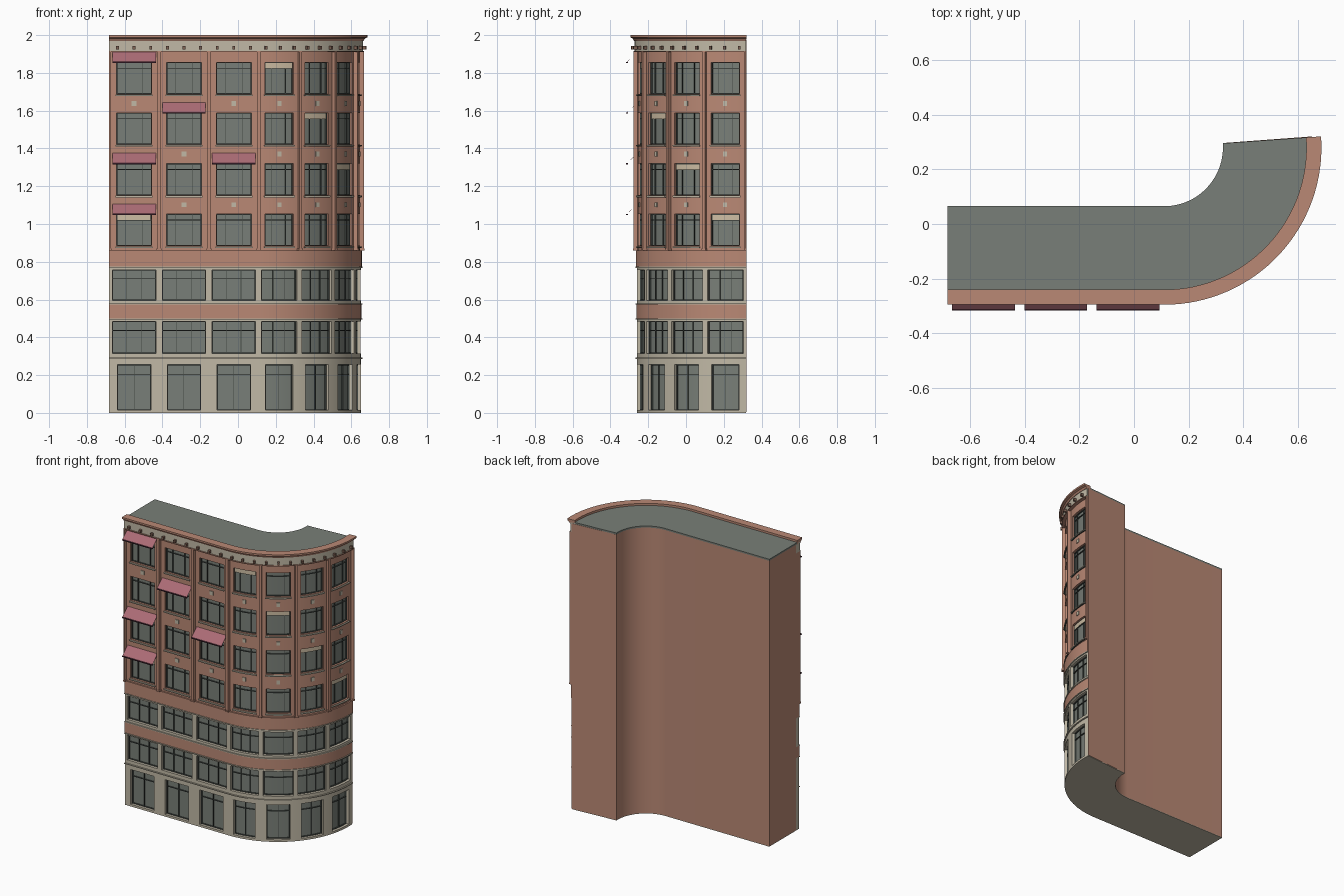
import bpy, bmesh, math

cube = bpy.data.objects.get("Cube")
if cube:
    bpy.data.objects.remove(cube, do_unlink=True)

# Plan: three straight bays, then four bays around a curved corner
CX, CY, LEFT, STRAIGHT, BAYS = 0.11, 0.28, -0.682, 3, 7
BAY_ANGLE = math.radians(23.5)
BAY_WIDTH = (CX - LEFT) / STRAIGHT
STEPS = 8
CORE, GLASS, WALL = 0.508, 0.514, 0.54


def material(name, rgb):
    lin = [((c / 255 + 0.055) / 1.055) ** 2.4 for c in rgb] + [1]
    m = bpy.data.materials.new(name)
    m.use_nodes = True
    m.diffuse_color = lin
    bsdf = m.node_tree.nodes["Principled BSDF"]
    bsdf.inputs["Base Color"].default_value = lin
    bsdf.inputs["Roughness"].default_value = 0.8
    return m


BRICK = material("terracotta", (186, 137, 117))
CREAM = material("cream stone", (193, 185, 166))
GREY = material("grey green glass and roof", (121, 127, 120))
DARK = material("dark frame", (68, 74, 70))
PINK = material("rose awning", (172, 108, 118))
MAROON = material("dark maroon", (66, 36, 50))
BROWN = material("brown bracket", (128, 98, 84))
BLIND = material("pale blind", (206, 190, 164))


def place(u, r, z):
    """Bay coordinate, distance from the corner centre and height to a point."""
    if u <= STRAIGHT:
        return LEFT + u * BAY_WIDTH, CY - r, z
    a = (u - STRAIGHT) * BAY_ANGLE
    return CX + r * math.sin(a), CY - r * math.cos(a), z


class Part:
    """One mesh object collected from pieces swept along the facade."""

    def __init__(self, name, mat):
        self.name, self.mat, self.bm = name, mat, bmesh.new()

    def sweep(self, u0, u1, profile):
        cuts = [STRAIGHT + k / STEPS for k in range(STEPS * (BAYS - STRAIGHT))]
        us = [u0] + [c for c in cuts if u0 + 1e-4 < c < u1 - 1e-4] + [u1]
        rings = [[self.bm.verts.new(place(u, r, z)) for r, z in profile] for u in us]
        n = len(profile)
        for a, b in zip(rings, rings[1:]):
            for i in range(n):
                j = (i + 1) % n
                self.bm.faces.new((a[i], a[j], b[j], b[i]))
        self.bm.faces.new(rings[0])
        self.bm.faces.new(rings[-1][::-1])

    def box(self, u0, u1, r0, r1, z0, z1):
        self.sweep(u0, u1, [(r0, z0), (r1, z0), (r1, z1), (r0, z1)])

    def finish(self):
        bmesh.ops.recalc_face_normals(self.bm, faces=self.bm.faces)
        me = bpy.data.meshes.new(self.name)
        self.bm.to_mesh(me)
        self.bm.free()
        me.materials.append(self.mat)
        ob = bpy.data.objects.new(self.name, me)
        bpy.context.collection.objects.link(ob)
        return ob


parts = {}


def part(name, mat):
    return parts.setdefault(name, Part(name, mat))


# Solid body, base plate, roof and the plain brick end beside the last bay
part("body", BRICK).box(0, BAYS, 0.215, CORE, 0.004, 1.975)
part("base_plate", CREAM).box(0, BAYS, 0.215, CORE, 0, 0.004)
part("roof", GREY).box(0, BAYS, 0.215, 0.522, 1.975, 1.986)
part("end_wall", BRICK).box(BAYS, BAYS + 0.01, 0.215, 0.541, 0.004, 1.975)


def window(u, half, z0, z1, mullions, transom):
    """Glass with a slim frame, mullions and a transom."""
    part("window_glass", GREY).box(u - half, u + half, CORE, GLASS, z0, z1)
    frame = part("window_frames", DARK)
    w, t = 0.016, 0.004
    for c in (u - half + w / 2, u + half - w / 2):
        frame.box(c - w / 2, c + w / 2, GLASS - 0.002, 0.524, z0, z1)
    for m in mullions:
        c = u + half * m
        frame.box(c - w / 3, c + w / 3, GLASS - 0.002, 0.521, z0, z1)
    for z in (z0, z1 - t, z0 + (z1 - z0) * transom):
        frame.box(u - half, u + half, GLASS - 0.002, 0.522, z, z + t)


def storey(name, mat, z0, z1, w0, w1, half, mullions, transom, r=WALL):
    """Wall strips and piers around one row of windows."""
    wall = part(name, mat)
    wall.box(0, BAYS, CORE, r, z0, w0)
    wall.box(0, BAYS, CORE, r, w1, z1)
    for b in range(BAYS + 1):
        wall.box(max(0, b - 0.5 + half), min(BAYS, b + 0.5 - half), CORE, r, w0, w1)
    for b in range(BAYS):
        window(b + 0.5, half, w0, w1, mullions, transom)


# Stone lower storeys
THIRDS = (-0.33, 0.33)
storey("ground_floor_wall", CREAM, 0, 0.285, 0.015, 0.255, 0.335, (0,), 0.78)
storey("first_floor_wall", CREAM, 0.285, 0.5, 0.315, 0.485, 0.435, THIRDS, 0.7)
storey("second_floor_wall", CREAM, 0.575, 0.775, 0.595, 0.757, 0.435, THIRDS, 0.7)

# Terracotta bands and thin stone ledges
bands = part("terracotta_bands", BRICK)
bands.box(0, BAYS, CORE, 0.543, 0.5, 0.575)
bands.box(0, BAYS, CORE, 0.546, 0.775, 0.86)
ledges = part("stone_ledges", CREAM)
for z in (0.286, 0.494, 0.573, 0.768):
    ledges.box(0, BAYS, 0.53, 0.548, z, z + 0.006)

# Upper storeys with sills and plaques; awnings are listed as (bay, floor)
AWNINGS = ((0, 0), (0, 1), (2, 1), (1, 2), (0, 3))
FIRST, PITCH, WIN_H = 0.885, 0.268, 0.167
for f in range(4):
    z = FIRST + f * PITCH
    low = 0.86 if f == 0 else z - 0.055
    high = 1.915 if f == 3 else z + PITCH - 0.055
    storey("upper_wall", BRICK, low, high, z, z + WIN_H, 0.35, (-0.5, 0.5), 0.8, 0.536)
    for b in range(BAYS):
        c = b + 0.5
        part("window_sills", CREAM).box(c - 0.37, c + 0.37, 0.53, 0.546, z - 0.009, z - 0.003)
        part("sill_undersides", DARK).box(c - 0.37, c + 0.37, 0.53, 0.543, z - 0.012, z - 0.009)
        if f < 3 and (b, f) not in AWNINGS:
            m = z + WIN_H + 0.05
            part("plaques", CREAM).box(c - 0.048, c + 0.048, 0.534, 0.541, m - 0.013, m + 0.013)

# Pilasters between the bays, with a small foot
pilasters = part("pilasters", BRICK)
for b in range(BAYS + 1):
    for half, r, top in ((0.035, 0.558, 1.915), (0.05, 0.561, 0.87)):
        pilasters.box(max(0, b - half), min(BAYS, b + half), 0.53, r, 0.86, top)

# Frieze, brackets and cornice
part("frieze", CREAM).box(0, BAYS, CORE, 0.552, 1.915, 1.98)
part("frieze_moulding", BRICK).box(0, BAYS, 0.53, 0.558, 1.911, 1.917)
for i in range(BAYS * 3):
    c = (i + 0.5) / 3
    part("frieze_brackets", BROWN).box(c - 0.028, c + 0.028, 0.55, 0.57, 1.925, 1.943)
part("cornice", BRICK).sweep(0, BAYS, [
    (0.52, 1.97), (0.555, 1.97), (0.562, 1.982), (0.575, 1.988), (0.575, 2.0), (0.52, 2.0)])

# Blinds drawn part way down: (bay, floor)
for b, f in ((0, 0), (3, 3), (4, 2), (5, 1), (6, 0)):
    top = FIRST + f * PITCH + WIN_H - 0.004
    part("blinds", BLIND).box(b + 0.17, b + 0.83, GLASS, 0.523, top - 0.028, top)

# Thin sloping awnings with a front bar
for b, f in AWNINGS:
    z = FIRST + f * PITCH + WIN_H - 0.002
    u0, u1 = b + 0.065, b + 0.935
    part("awnings", PINK).sweep(u0, u1, [
        (0.536, z + 0.056), (0.536, z + 0.057), (0.592, z + 0.005), (0.592, z + 0.004)])
    part("awning_bars", MAROON).box(u0, u1, 0.586, 0.597, z - 0.002, z + 0.004)

# Finish with smooth curves and sharp corners
objects = [p.finish() for p in parts.values()]
bpy.ops.object.select_all(action='DESELECT')
for ob in objects:
    ob.select_set(True)
bpy.context.view_layer.objects.active = objects[0]
bpy.ops.object.shade_smooth_by_angle(angle=math.radians(30))
